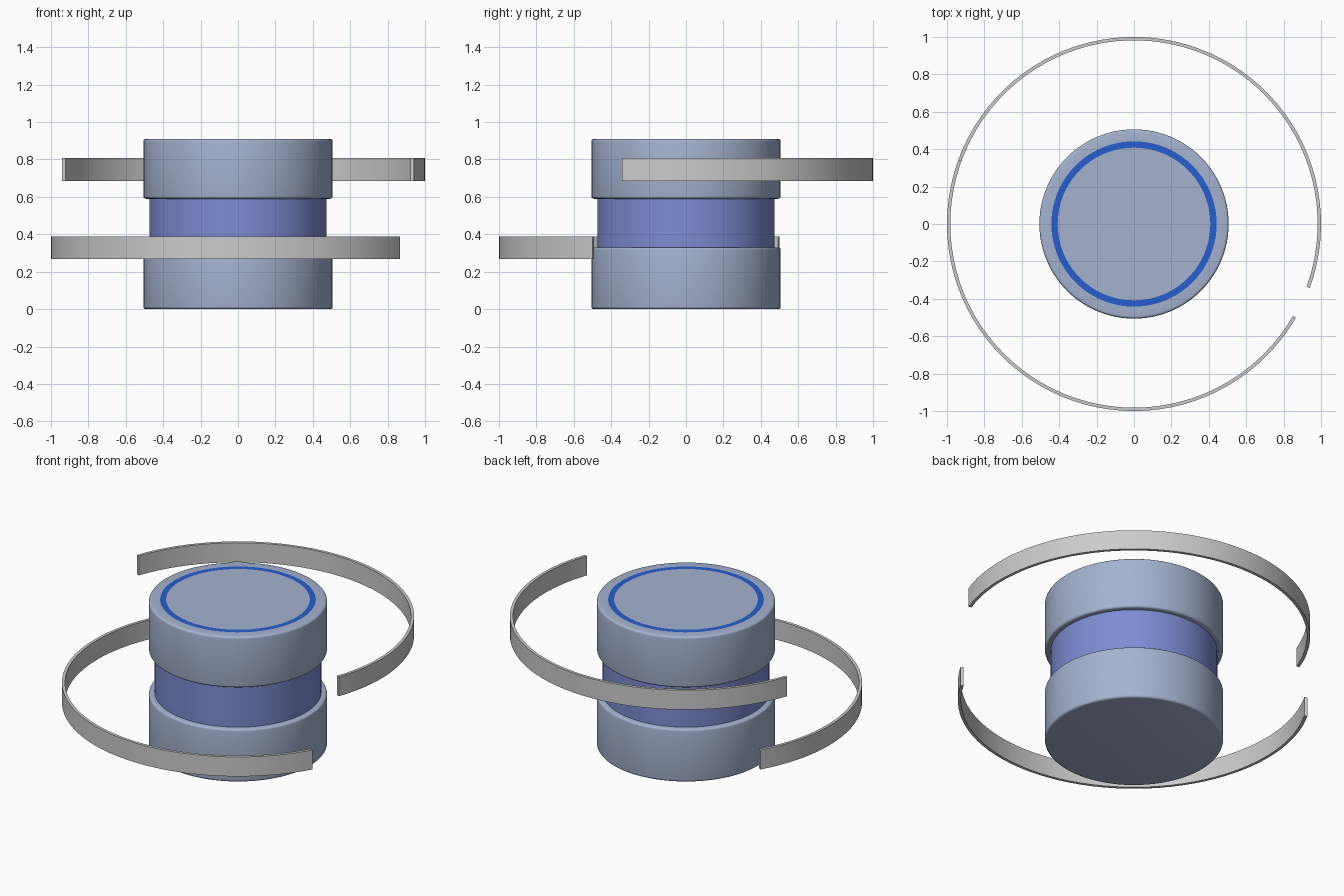
import bpy, bmesh, math

if "Cube" in bpy.data.objects:
    bpy.data.objects.remove(bpy.data.objects["Cube"])


def material(name, rgb):
    m = bpy.data.materials.new(name)
    m.diffuse_color = (*[(c / 255) ** 2.2 for c in rgb], 1)
    m.use_nodes = True
    m.node_tree.nodes["Principled BSDF"].inputs["Base Color"].default_value = m.diffuse_color
    return m


STEEL = material("steel blue", (163, 177, 206))
VIOLET = material("violet", (125, 139, 210))
BLUE = material("bright blue", (42, 95, 205))
GREY = material("light grey", (202, 202, 202))


def finish(name, bm, mats):
    bmesh.ops.recalc_face_normals(bm, faces=bm.faces)
    mesh = bpy.data.meshes.new(name)
    bm.to_mesh(mesh)
    bm.free()
    for m in mats:
        mesh.materials.append(m)
    ob = bpy.data.objects.new(name, mesh)
    bpy.context.collection.objects.link(ob)
    bpy.ops.object.select_all(action='DESELECT')
    ob.select_set(True)
    bpy.context.view_layer.objects.active = ob
    bpy.ops.object.shade_smooth_by_angle(angle=math.radians(35))
    return ob


def sweep(name, profile, mats, start=0, angle=360, steps=96, closed=False, rule=None):
    """Turn an (r, z) profile about the z axis; partial sweeps get end caps."""
    bm = bmesh.new()
    full = angle == 360
    rows = []
    for i in range(steps if full else steps + 1):
        a = math.radians(start + angle * i / steps)
        rows.append([bm.verts.new((r * math.cos(a), r * math.sin(a), z)) for r, z in profile])
    n = len(profile)
    for i in range(steps):
        p, q = rows[i], rows[(i + 1) % len(rows)]
        for j in range(n if closed else n - 1):
            k = (j + 1) % n
            bm.faces.new((p[j], q[j], q[k], p[k]))
    if not full:
        bm.faces.new(rows[0])
        bm.faces.new(rows[-1])
    bmesh.ops.remove_doubles(bm, verts=bm.verts, dist=1e-5)
    if rule:
        for f in bm.faces:
            f.material_index = rule(f)
    return finish(name, bm, mats)


def drum_profile(z0, z1, r=0.506, b=0.014):
    """Solid disc outline with rounded rims."""
    arc = [math.radians(t) for t in (0, 22.5, 45, 67.5, 90)]
    low = [(r - b + b * math.sin(t), z0 + b - b * math.cos(t)) for t in arc]
    high = [(r - b + b * math.cos(t), z1 - b + b * math.sin(t)) for t in arc]
    return [(0, z0)] + low + high


# Body: lower drum, narrow waist, upper drum with a painted ring on top
sweep("lower_drum", drum_profile(0, 0.33) + [(0, 0.33)], [STEEL])
sweep("waist", [(0.473, 0.32), (0.473, 0.6)], [VIOLET])


def top_ring(f):
    c = f.calc_center_median()
    return int(c.z > 0.9 and 0.41 < c.xy.length < 0.44)


sweep("upper_drum", drum_profile(0.59, 0.91) + [(0.442, 0.91), (0.408, 0.91), (0, 0.91)],
      [STEEL, BLUE], rule=top_ring)

# Two half-circle bands floating around the body
for name, z0, start in (("lower_band", 0.267, 150), ("upper_band", 0.685, -20)):
    sweep(name, [(0.982, z0), (1, z0), (1, z0 + 0.122), (0.982, z0 + 0.122)], [GREY],
          start=start, angle=180, steps=48, closed=True)
